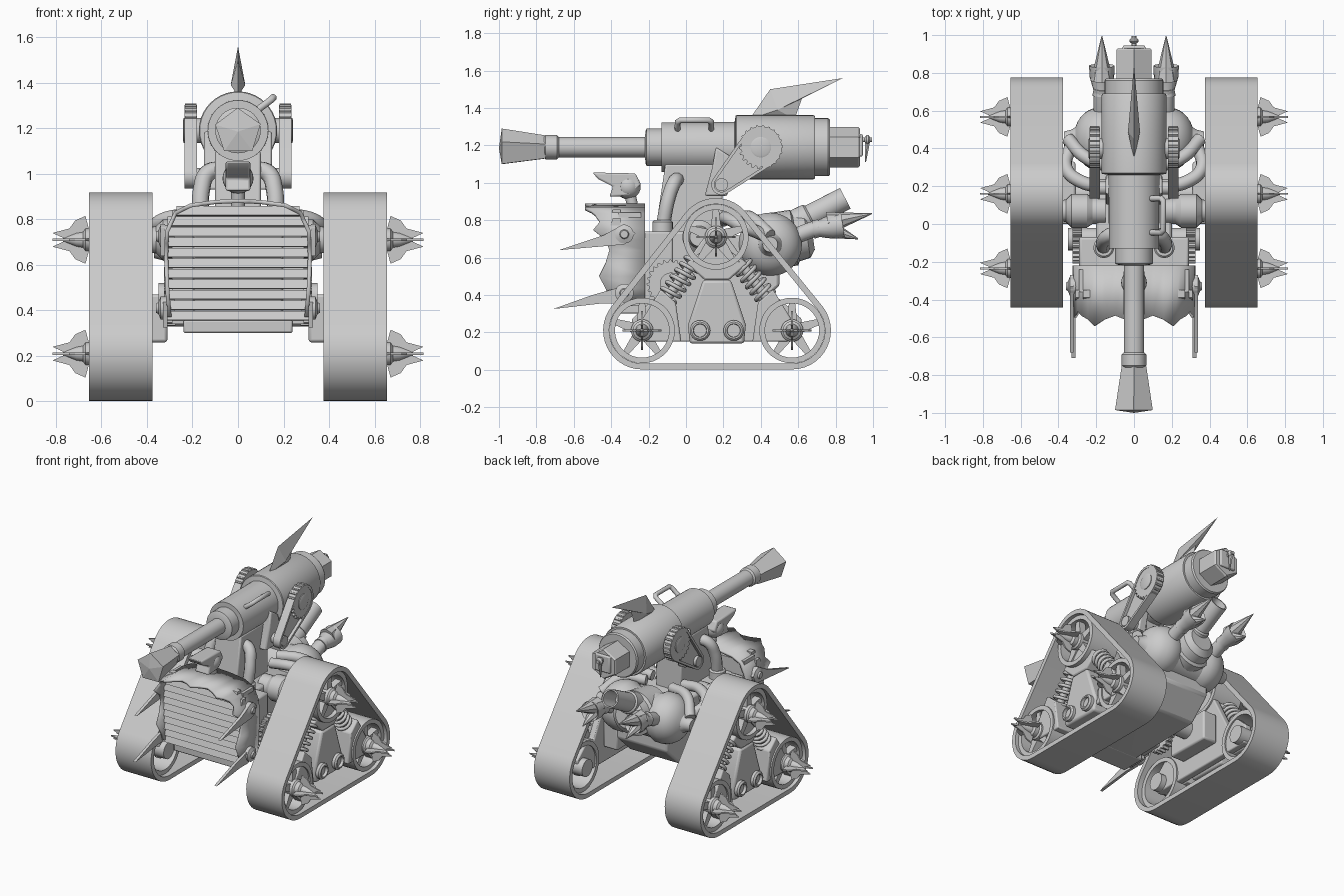
import bpy, bmesh
from math import sin, cos, pi, atan2, asin, radians
from mathutils import Vector

if "Cube" in bpy.data.objects:
    bpy.data.objects.remove(bpy.data.objects["Cube"])


def finish(name, bm, mirror=False, smooth=True):
    bmesh.ops.recalc_face_normals(bm, faces=bm.faces)
    me = bpy.data.meshes.new(name)
    bm.to_mesh(me)
    bm.free()
    if smooth:
        me.shade_smooth()
        me.set_sharp_from_angle(angle=radians(32))
    ob = bpy.data.objects.new(name, me)
    bpy.context.collection.objects.link(ob)
    if mirror:
        ob.modifiers.new("mirror", 'MIRROR')
    return ob


def loft(bm, rings, closed=False):
    for a, b in list(zip(rings, rings[1:])) + ([(rings[-1], rings[0])] if closed else []):
        for i in range(len(a)):
            j = (i+1) % len(a)
            bm.faces.new((a[i], a[j], b[j], b[i]))
    if not closed:
        bm.faces.new(rings[0])
        bm.faces.new(rings[-1])


def lathe(name, base, axis, prof, n=28, mirror=False, closed=False, smooth=True, turn=0):
    """prof: (distance along axis, radius)"""
    bm = bmesh.new()
    q = Vector(axis).normalized().to_track_quat('Z', 'Y')
    loft(bm, [[bm.verts.new(Vector(base) + q @ Vector((r*cos(2*pi*i/n + turn), r*sin(2*pi*i/n + turn), t)))
               for i in range(n)] for t, r in prof], closed)
    bmesh.ops.remove_doubles(bm, verts=bm.verts, dist=1e-5)
    return finish(name, bm, mirror, smooth)


def rod(name, a, b, r0, r1=None, n=20, mirror=False):
    d = Vector(b) - Vector(a)
    return lathe(name, a, d, [(0, r0), (d.length, r0 if r1 is None else r1)], n, mirror)


def prism(name, yz, x0, x1, mirror=False, bevel=0):
    bm = bmesh.new()
    loft(bm, [[bm.verts.new((x, y, z)) for y, z in yz] for x in (x0, x1)])
    ob = finish(name, bm, mirror)
    if bevel:
        m = ob.modifiers.new("bevel", 'BEVEL')
        m.width, m.segments = bevel, 2
    return ob


def block(name, x0, x1, y0, y1, z0, z1, mirror=False, bevel=0.012):
    return prism(name, [(y0, z0), (y1, z0), (y1, z1), (y0, z1)], x0, x1, mirror, bevel)


def tube(name, pts, r, mirror=False, kind='BEZIER'):
    cu = bpy.data.curves.new(name, 'CURVE')
    cu.dimensions, cu.bevel_depth, cu.bevel_resolution, cu.use_fill_caps = '3D', r, 3, True
    sp = cu.splines.new(kind)
    if kind == 'BEZIER':
        sp.bezier_points.add(len(pts) - 1)
        for p, c in zip(sp.bezier_points, pts):
            p.co, p.handle_left_type, p.handle_right_type = c, 'AUTO', 'AUTO'
    else:
        sp.points.add(len(pts) - 1)
        for p, c in zip(sp.points, pts):
            p.co = (*c, 1)
    ob = bpy.data.objects.new(name, cu)
    bpy.context.collection.objects.link(ob)
    if mirror:
        ob.modifiers.new("mirror", 'MIRROR')


def hull(circles, off=0, steps=14):
    """belt outline around counter-clockwise circles (y, z, r)"""
    def ang(a, b):
        d = Vector(b[:2]) - Vector(a[:2])
        return atan2(d.y, d.x) - pi/2 + asin((a[2] - b[2]) / d.length)
    out, n = [], len(circles)
    for i, c in enumerate(circles):
        s, e = ang(circles[i-1], c), ang(c, circles[(i+1) % n])
        e = s + (e - s) % (2*pi)
        out += [(c[0] + (c[2]+off)*cos(s+(e-s)*k/steps), c[1] + (c[2]+off)*sin(s+(e-s)*k/steps)) for k in range(steps+1)]
    return out


def belt(name, circles, x0, x1, thick):
    bm = bmesh.new()
    loft(bm, [[bm.verts.new((x, y, z)) for y, z in hull(circles, off)]
              for x, off in ((x0, 0), (x1, 0), (x1, -thick), (x0, -thick))], True)
    finish(name, bm, True)


def gear(name, y, z, r, x0, x1, teeth=20, depth=0.014):
    pts = [(2*pi*i/(teeth*4), r if i % 4 < 2 else r - depth) for i in range(teeth*4)]
    prism(name, [(y + q*cos(a), z + q*sin(a)) for a, q in pts], x0, x1, True)


# track belts
wheels = [(-0.235, 0.21), (0.567, 0.21), (0.16, 0.71)]
belt("track_belt", [(y, z, 0.208) for y, z in wheels], 0.375, 0.655, 0.032)

# wheels, spokes and spiked hubs
for y, z in wheels:
    lathe("wheel_rim", (0, y, z), (1, 0, 0), [(0.41, 0.175), (0.63, 0.175), (0.63, 0.145), (0.41, 0.145)], 36, True, True)
    for i in range(5):
        c, s = cos(pi/2 + 2*pi*i/5), sin(pi/2 + 2*pi*i/5)
        prism("wheel_spoke", [(y + r*c - w*s, z + r*s + w*c) for r, w in
                              ((0.03, 0.03), (0.15, 0.016), (0.15, -0.016), (0.03, -0.03))], 0.56, 0.61, True)
    lathe("wheel_hub", (0, y, z), (1, 0, 0), [(0.38, 0.06), (0.63, 0.06), (0.64, 0.05), (0.67, 0.05), (0.68, 0.035),
                                              (0.71, 0.03), (0.78, 0.002)], 20, True)
    for i in range(4):
        a = pi/2*i
        n = Vector((0, -sin(a), cos(a))) * 0.005
        p = [Vector((x, y + r*cos(a), z + r*sin(a))) for x, r in
             ((0.65, 0.03), (0.67, 0.105), (0.715, 0.085), (0.74, 0.05), (0.815, 0.03), (0.76, 0.005), (0.67, 0.005))]
        bm = bmesh.new()
        loft(bm, [[bm.verts.new(v + n*k) for v in p] for k in (-1, 1)])
        finish("hub_blade", bm, True, False)

# suspension frame, rollers and springs
prism("track_frame", [(-0.27, 0.15), (0.6, 0.15), (0.62, 0.27), (0.5, 0.38), (0.43, 0.35), (0.3, 0.6), (0.2, 0.74),
                      (0.12, 0.74), (0.02, 0.6), (-0.1, 0.35), (-0.17, 0.38), (-0.29, 0.27)], 0.42, 0.47, True, 0.008)
prism("frame_cover", [(0.02, 0.14), (0.31, 0.14), (0.32, 0.24), (0.24, 0.48), (0.09, 0.48), (0.01, 0.24)], 0.47, 0.6, True, 0.015)
m = 0.165
for s in (-1, 1):
    prism("wheel_arm", [(m + s*u, z) for u, z in ((0.19, 0.15), (0.38, 0.15), (0.41, 0.25), (0.3, 0.43), (0.22, 0.36))],
          0.47, 0.62, True, 0.008)
    lathe("roller", (0, m + s*0.09, 0.21), (1, 0, 0), [(0.46, 0.055), (0.62, 0.055), (0.63, 0.045), (0.63, 0.036), (0.61, 0.034)], 24, True)
    p, q = Vector((0.54, m + s*0.27, 0.38)), Vector((0.54, m + s*0.12, 0.58))
    u = (q - p).normalized()
    w = u.cross(Vector((1, 0, 0)))
    tube("spring", [p + (q-p)*(k/84) + 0.052*(Vector((1, 0, 0))*cos(k*pi/7) + w*sin(k*pi/7)) for k in range(85)], 0.011, True, 'POLY')
    rod("spring_damper", p - u*0.03, q + u*0.03, 0.026, mirror=True)
prism("spring_bracket", [(0.0, 0.57), (0.1, 0.48), (0.23, 0.48), (0.33, 0.57), (0.2, 0.66), (0.12, 0.66)], 0.47, 0.6, True, 0.01)

# chassis and links to the tracks
prism("chassis", [(-0.37, 0.34), (-0.3, 0.3), (0.35, 0.31), (0.5, 0.45), (0.5, 0.66), (0.2, 0.74), (-0.37, 0.74)], -0.2, 0.2, False, 0.015)
block("chassis_shoulder", 0.1, 0.29, -0.24, -0.07, 0.36, 0.74, True)
block("track_link", 0.31, 0.42, 0.0, 0.33, 0.26, 0.47, True)
rod("lower_axle", (0.15, 0.16, 0.39), (0.42, 0.16, 0.39), 0.06, mirror=True)
lathe("upper_axle", (0, 0.07, 0.71), (1, 0, 0), [(0.15, 0.07), (0.22, 0.07), (0.25, 0.09), (0.33, 0.09), (0.36, 0.06), (0.42, 0.05)], 24, True)
gear("side_gear", -0.08, 0.46, 0.13, 0.275, 0.325, 24)
rod("gear_boss", (0.2, -0.08, 0.46), (0.35, -0.08, 0.46), 0.06, mirror=True)

# grille and jagged hood
for i in range(11):
    z = 0.355 + i*0.046
    w = 0.31 if i < 10 else 0.27
    prism("grille_slat", [(-0.35, z), (-0.405, z + 0.003), (-0.39, z + 0.043), (-0.35, z + 0.043)], -w, w)
prism("grille_back", [(-0.36, 0.34), (-0.24, 0.34), (-0.24, 0.84), (-0.36, 0.84)], -0.29, 0.29)
block("grille_sill", -0.24, 0.24, -0.38, -0.2, 0.3, 0.36, False, 0.01)
key = [(0.31, 0.37), (0.32, 0.5), (0.325, 0.64), (0.32, 0.75), (0.28, 0.835), (0.21, 0.87), (0.1, 0.885), (0, 0.89)]
arch = []
for a, b in zip(key, key[1:]):
    arch += [(a[0] + (b[0]-a[0])*t, a[1] + (b[1]-a[1])*t) for t in (0, 0.5)]
arch += [key[-1]]
arch += [(-x, z) for x, z in reversed(arch[:-1])]
bm = bmesh.new()
back = [bm.verts.new((x, -0.22, z)) for x, z in arch]
front = [bm.verts.new((x, (-0.41 if z < 0.7 else -0.44 if z < 0.8 else -0.485) - (0, 0.02, 0.055, 0.02)[i % 4], z))
         for i, (x, z) in enumerate(arch)]
for i in range(len(arch) - 1):
    bm.faces.new((back[i], back[i+1], front[i+1], front[i]))
finish("hood", bm).modifiers.new("solid", 'SOLIDIFY').thickness = 0.018

# side blades with bolts
prism("upper_blade", [(-0.68, 0.64), (-0.44, 0.72), (-0.33, 0.78), (-0.27, 0.73), (-0.33, 0.67)], 0.32, 0.34, True)
prism("lower_blade", [(-0.71, 0.325), (-0.5, 0.4), (-0.36, 0.44), (-0.3, 0.38), (-0.36, 0.355), (-0.45, 0.355)], 0.31, 0.33, True)
for y, z in ((-0.33, 0.725), (-0.33, 0.41)):
    lathe("blade_bolt", (0, y, z), (1, 0, 0), [(0.28, 0.05), (0.34, 0.05), (0.35, 0.025), (0.36, 0.02)], 20, True)

# headlight
lathe("headlight", (0, -0.31, 0.98), (0, 1, 0), [(0.068*-cos(a*pi/12), 0.068*sin(a*pi/12) + 1e-6) for a in range(13)])
prism("headlight_visor", [(-0.5, 1.055), (-0.27, 1.05), (-0.24, 0.99), (-0.3, 0.93), (-0.41, 0.925), (-0.39, 0.98), (-0.47, 1.02)],
      -0.055, 0.055, False, 0.01)
rod("headlight_stalk", (0, -0.28, 0.85), (0, -0.3, 0.94), 0.03)

# cannon
Y = (0, 1, 0)
lathe("muzzle", (0, -1.0, 1.185), Y, [(0, 0.001), (0.015, 0.105), (0.25, 0.068)], 5, smooth=False, turn=0.3)
lathe("cannon", (0, 0, 1.19), Y, [(-0.76, 0.055), (-0.75, 0.065), (-0.69, 0.065), (-0.68, 0.054), (-0.22, 0.054), (-0.215, 0.09),
      (-0.21, 0.1), (-0.13, 0.1), (-0.13, 0.133), (0.26, 0.135), (0.265, 0.168), (0.27, 0.172), (0.68, 0.172), (0.69, 0.167),
      (0.69, 0.155), (0.76, 0.155), (0.77, 0.148)], 40)
lathe("breech", (0, 0.76, 1.19), Y, [(0, 0.108), (0.16, 0.108), (0.17, 0.1)], 6, turn=pi/6)
block("breech_latch", -0.06, 0.06, 0.83, 0.945, 1.14, 1.26, False, 0.008)
rod("breech_pin", (0, 0.9, 1.23), (0, 0.995, 1.23), 0.012)
lathe("breech_pin_knob", (0, 0.955, 1.23), Y, [(0, 0.012), (0.01, 0.025), (0.02, 0.025), (0.03, 0.012)], 12)
rod("breech_tassel", (0, 0.97, 1.22), (0, 0.96, 1.11), 0.016, 0.003, 6)
bm = bmesh.new()
rim = [bm.verts.new((0, y, z)) for y, z in ((0.34, 1.34), (0.45, 1.5), (0.84, 1.56), (0.62, 1.45), (0.58, 1.34))]
for s in (-1, 1):
    c = bm.verts.new((s*0.032, 0.49, 1.39))
    for i in range(5):
        bm.faces.new((rim[i], rim[(i+1) % 5], c))
finish("cannon_fin", bm, False, False)
tube("cannon_handle", [(0.085, -0.045, 1.28), (0.145, -0.045, 1.325), (0.155, -0.03, 1.335), (0.155, 0.12, 1.335),
                       (0.145, 0.135, 1.325), (0.085, 0.135, 1.28)], 0.016, False, 'POLY')

# cannon mount, chain drives and feed pipes
prism("cannon_mount", [(-0.17, 0.7), (0.2, 0.7), (0.19, 1.1), (-0.11, 1.1)], -0.1, 0.1, False, 0.01)
prism("mount_cheek", [(0.1, 0.93), (0.22, 0.93), (0.26, 1.08), (0.24, 1.14), (0.16, 1.19), (0.14, 1.08)], 0.09, 0.15, True, 0.01)
chain = [(0.19, 0.99, 0.055), (0.4, 1.19, 0.112)]
prism("chain_guard", hull(chain, -0.005), 0.19, 0.215, True)
belt("drive_chain", chain, 0.18, 0.236, 0.016)
gear("chain_gear", 0.4, 1.19, 0.118, 0.183, 0.233, 22)
lathe("chain_axle", (0, 0.4, 1.19), (1, 0, 0), [(0.1, 0.055), (0.238, 0.055), (0.242, 0.045)], 24, True)
rod("small_chain_axle", (0.08, 0.19, 0.99), (0.235, 0.19, 0.99), 0.035, mirror=True)
tube("feed_pipe", [(0.06, -0.04, 1.02), (0.13, -0.06, 1.005), (0.16, -0.09, 0.93), (0.16, -0.125, 0.76)], 0.038, True)
lathe("feed_pipe_collar", (0.16, -0.125, 0.73), (0, 0, 1), [(0, 0.055), (0.06, 0.055), (0.07, 0.045)], 20, True)

# engine drum, domes and hoses
dome = [(0.1, 0.15), (0.14, 0.17), (0.19, 0.17)] + [(0.19 + 0.13*sin(a*pi/16), 0.165*cos(a*pi/16)) for a in range(1, 7)] + [(0.33, 0.05), (0.37, 0.04)]
lathe("engine_dome", (0, 0.45, 0.67), (1, 0, 0), dome, 32, True)
rod("engine_drum", (-0.15, 0.45, 0.67), (0.15, 0.45, 0.67), 0.15, n=32)
lathe("rear_drum", (0, 0.4, 0.68), (0, 1, 0.15), [(0, 0.15), (0.18, 0.15), (0.19, 0.13), (0.25, 0.12), (0.28, 0.08)])
tube("engine_hose", [(0.12, 0.2, 0.8), (0.27, 0.22, 0.81), (0.36, 0.3, 0.77), (0.33, 0.42, 0.72)], 0.035, True)
tube("intake_hose", [(0.1, 0.3, 0.81), (0.25, 0.35, 0.81), (0.35, 0.45, 0.72)], 0.035, True)

# exhausts
lathe("centre_exhaust", (0, 0.55, 0.76), (0, 1, 0.52), [(0, 0.08), (0.12, 0.075), (0.13, 0.064), (0.34, 0.062), (0.34, 0.052), (0.2, 0.045)])
tube("exhaust_elbow", [(0.17, 0.5, 0.67), (0.17, 0.6, 0.72), (0.17, 0.72, 0.765)], 0.045, True)
lathe("exhaust_flare", (0.17, 0.68, 0.75), (0, 1, 0.15), [(0, 0.05), (0.03, 0.045), (0.1, 0.065), (0.16, 0.068), (0.15, 0.055), (0.08, 0.03)], 16, True)
rod("exhaust_upper_fang", (0.17, 0.76, 0.785), (0.17, 0.995, 0.835), 0.06, 0.002, 8, True)
rod("exhaust_lower_fang", (0.17, 0.76, 0.755), (0.17, 0.92, 0.7), 0.052, 0.003, 8, True)
